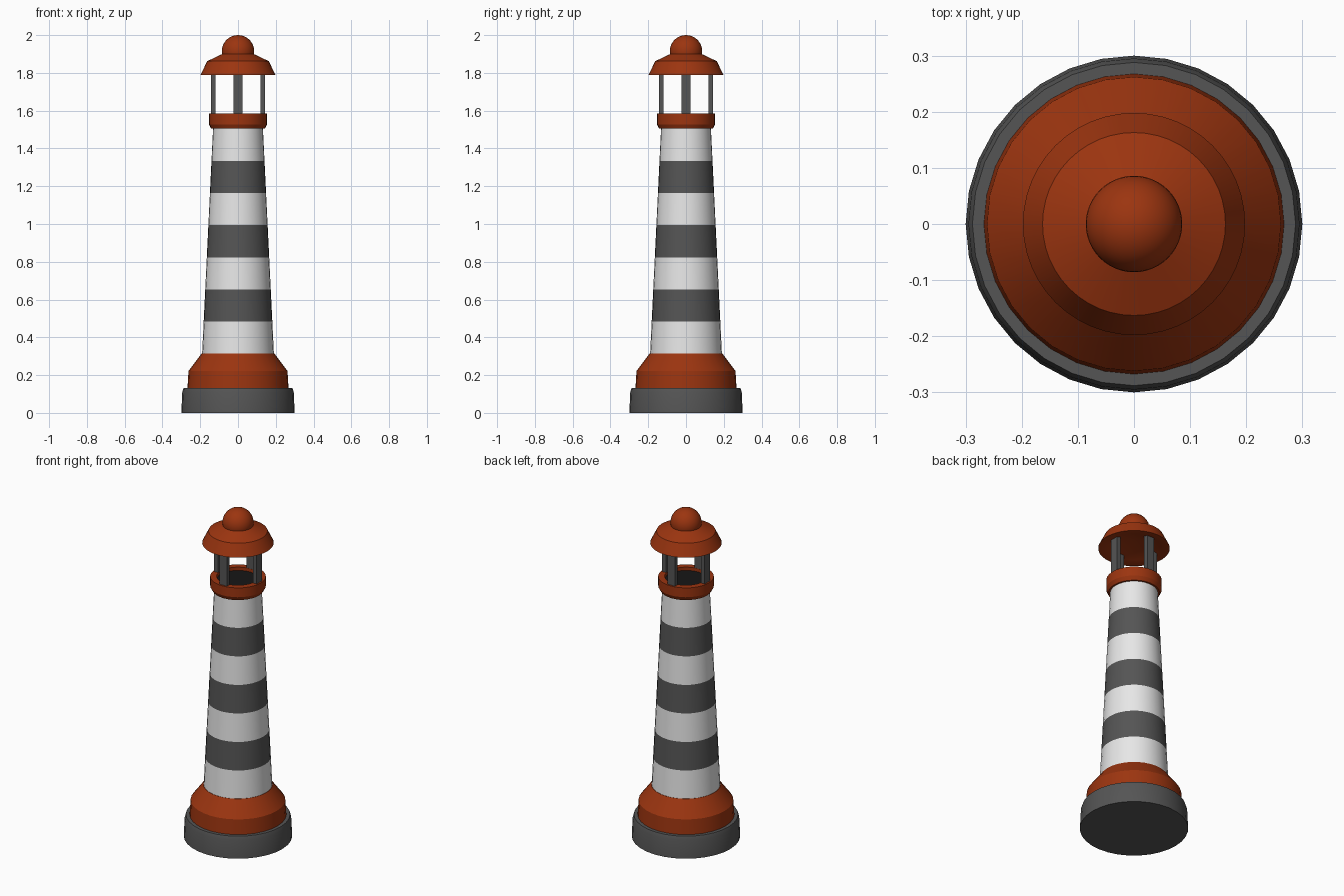
import bpy, math

if "Cube" in bpy.data.objects:
    bpy.data.objects.remove(bpy.data.objects["Cube"])

def material(name, rgb):
    m = bpy.data.materials.new(name)
    m.diffuse_color = (*rgb, 1)
    m.use_nodes = True
    m.node_tree.nodes["Principled BSDF"].inputs["Base Color"].default_value = m.diffuse_color
    return m

RED = material("rust red", (0.33, 0.035, 0.005))
GREY = material("dark grey", (0.09, 0.09, 0.09))
WHITE = material("white", (0.8, 0.8, 0.8))
BLACK = material("black", (0.008, 0.008, 0.008))

def lathe(name, profile, mats, sides=32, rule=None):
    """Revolve (radius, z) points around z; radius 0 makes a pole."""
    verts, rings, faces, mi = [], [], [], []
    for r, z in profile:
        n = 1 if r == 0 else sides
        rings.append([len(verts) + i for i in range(n)])
        verts += [(r * math.cos(math.tau * i / sides), r * math.sin(math.tau * i / sides), z) for i in range(n)]
    for k, (a, b) in enumerate(zip(rings, rings[1:])):
        for i in range(sides):
            f = [a[i % len(a)], a[(i + 1) % len(a)], b[(i + 1) % len(b)], b[i % len(b)]]
            faces.append(list(dict.fromkeys(f)))
            mi.append(rule(k) if rule else 0)
    me = bpy.data.meshes.new(name)
    me.from_pydata(verts, [], faces)
    for m in mats:
        me.materials.append(m)
    me.polygons.foreach_set("material_index", mi)
    ob = bpy.data.objects.new(name, me)
    bpy.context.collection.objects.link(ob)
    bpy.context.view_layer.objects.active = ob
    ob.select_set(True)
    bpy.ops.object.shade_smooth_by_angle(angle=math.radians(25))
    ob.select_set(False)
    return ob

# Foundation and flared plinth
lathe("foundation", [(0, 0), (0.30, 0), (0.295, 0.11), (0.288, 0.132), (0, 0.132)], [GREY])
lathe("plinth", [(0, 0.125), (0.268, 0.125), (0.262, 0.222), (0.192, 0.315), (0, 0.315)], [RED])

# Striped tower: seven equal bands
tower = [(0.19 - 0.058 * i / 7, 0.313 + 1.192 * i / 7) for i in range(8)]
lathe("striped_tower", tower, [WHITE, GREY], rule=lambda k: k % 2)

# Gallery ring with dark floor inside
lathe("gallery", [(0.125, 1.505), (0.142, 1.505), (0.154, 1.528), (0.154, 1.585),
                  (0.118, 1.585), (0.118, 1.565)], [RED])
lathe("lantern_floor", [(0.12, 1.565), (0, 1.565)], [BLACK])

# Four lantern posts
for i in range(4):
    a = i * math.pi / 2
    bpy.ops.mesh.primitive_cube_add(size=1, location=(0.131 * math.cos(a), 0.131 * math.sin(a), 1.69), rotation=(0, 0, a))
    post = bpy.context.object
    post.name = f"lantern_post_{i + 1}"
    post.scale = (0.026, 0.05, 0.24)
    post.data.materials.append(GREY)
    post.select_set(False)

# Roof shell and ball finial
lathe("roof", [(0, 1.84), (0.145, 1.80), (0.19, 1.79), (0.198, 1.79), (0.163, 1.862), (0.083, 1.9), (0, 1.9)], [RED], 48)
ball = [(0.086 * math.cos(t), 1.914 + 0.086 * math.sin(t)) for t in [math.radians(-30 + 10 * j) for j in range(12)]]
lathe("finial", ball + [(0, 2.0)], [RED], 48)
